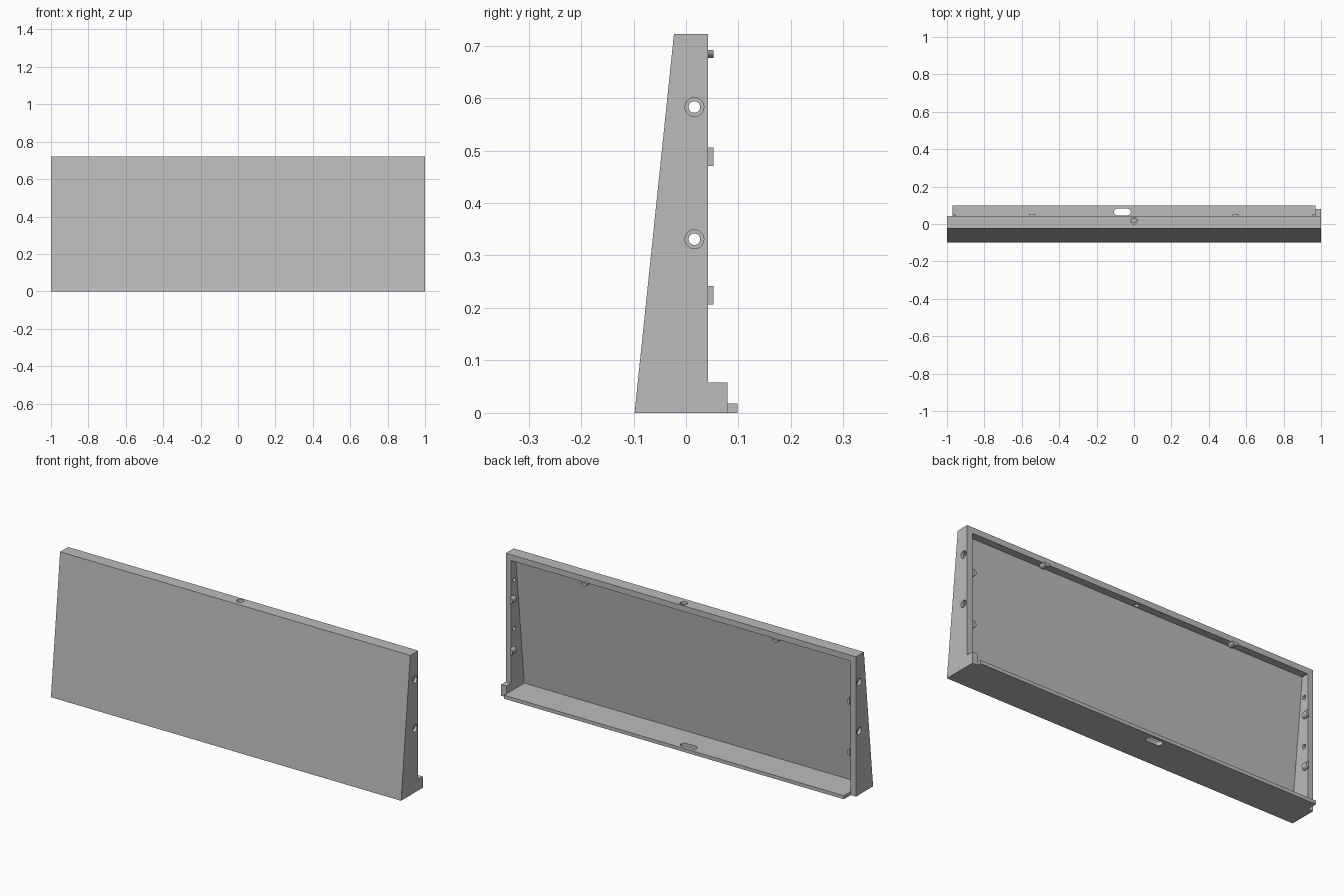
import bpy, bmesh, math
from mathutils import Matrix, Vector

cube = bpy.data.objects.get("Cube")
if cube:
    bpy.data.objects.remove(cube, do_unlink=True)

grey = bpy.data.materials.new("light_grey")
grey.use_nodes = True
colour = (0.5, 0.5, 0.5, 1)
grey.diffuse_color = colour
grey.node_tree.nodes["Principled BSDF"].inputs["Base Color"].default_value = colour

HEIGHT, WALL, FLOOR, BACK = 0.722, 0.03, 0.018, 0.042
INNER = 1 - WALL


def front_y(z):
    return -0.098 + 0.075 * z / HEIGHT


def prism(name, points, vector, material=grey):
    """Extrude a flat outline along a vector."""
    bm = bmesh.new()
    face = bm.faces.new([bm.verts.new(p) for p in points])
    result = bmesh.ops.extrude_face_region(bm, geom=[face])
    moved = [v for v in result["geom"] if isinstance(v, bmesh.types.BMVert)]
    bmesh.ops.translate(bm, verts=moved, vec=Vector(vector))
    bmesh.ops.recalc_face_normals(bm, faces=bm.faces)
    mesh = bpy.data.meshes.new(name)
    bm.to_mesh(mesh)
    bm.free()
    mesh.materials.append(material)
    obj = bpy.data.objects.new(name, mesh)
    bpy.context.collection.objects.link(obj)
    return obj


def box(name, x0, x1, y0, y1, z0, z1):
    outline = [(x0, y0, z0), (x1, y0, z0), (x1, y1, z0), (x0, y1, z0)]
    return prism(name, outline, (0, 0, z1 - z0))


def side_profile(name, outline, half_width):
    points = [(-half_width, y, z) for y, z in outline]
    return prism(name, points, (2 * half_width, 0, 0))


def cylinder(name, centre, axis, radius, length):
    """Cylinder centred on a point, along a given axis."""
    turn = Vector((0, 0, 1)).rotation_difference(Vector(axis)).to_matrix()
    ring = []
    for i in range(32):
        a = math.tau * i / 32
        p = Vector((radius * math.cos(a), radius * math.sin(a), -length / 2))
        ring.append(Vector(centre) + turn @ p)
    return prism(name, ring, Vector(axis) * length)


def combine(target, tool, operation):
    """Apply a boolean and discard its tool."""
    tool.hide_render = True
    mod = target.modifiers.new("shape", "BOOLEAN")
    mod.operation, mod.solver, mod.object = operation, "EXACT", tool
    bpy.context.view_layer.objects.active = target
    bpy.ops.object.modifier_apply(modifier=mod.name)
    bpy.data.objects.remove(tool, do_unlink=True)


# Wedge-shaped case, hollow and open at the back
case = side_profile("case", [(front_y(0), 0), (BACK, 0), (BACK, HEIGHT),
                             (front_y(HEIGHT), HEIGHT)], 1)
roof = HEIGHT - WALL
cavity = side_profile("cavity", [(front_y(FLOOR) + WALL, FLOOR), (0.2, FLOOR),
                                 (0.2, roof), (front_y(roof) + WALL, roof)], INNER)
combine(case, cavity, "DIFFERENCE")

# Floor ledge behind the case and the raised tab at one end
ledge = box("ledge", -INNER, INNER, 0, 0.098, 0, FLOOR)
combine(case, ledge, "UNION")
tab = box("tab", INNER, 1, 0.02, 0.079, 0, 0.058)
combine(case, tab, "UNION")

# Counterbored screw holes in both ends and the top
holes = [((side, 0.016, z), (1, 0, 0)) for side in (-1, 1) for z in (0.331, 0.583)]
holes.append(((0, 0.018, HEIGHT), (0, 0, 1)))
for centre, axis in holes:
    combine(case, cylinder("bore", centre, axis, 0.018, 0.03), "DIFFERENCE")
    combine(case, cylinder("hole", centre, axis, 0.011, 0.1), "DIFFERENCE")

# Rounded cable slot through the ledge
slot = []
for side in (1, -1):
    for i in range(13):
        a = math.pi * (i / 12 - 0.5)
        slot.append((-0.062 + side * (0.027 + 0.018 * math.cos(a)),
                     0.064 + side * 0.018 * math.sin(a), -0.05))
combine(case, prism("slot", slot, (0, 0, 0.1)), "DIFFERENCE")


# Half-round locating pegs on the inner walls, standing proud of the back
def peg(name, x, z, inward):
    across = Vector((-inward[1], 0, inward[0]))
    into = Vector((inward[0], 0, inward[1]))
    ring = []
    for i in range(17):
        a = math.pi * i / 16
        ring.append(Vector((x, 0.018, z)) + across * 0.0175 * math.cos(a)
                    + into * 0.0155 * math.sin(a))
    return prism(name, ring, (0, 0.034, 0))


pegs = []
for side in (-1, 1):
    for z in (0.224, 0.488):
        pegs.append(peg("end_peg", side * INNER, z, (-side, 0)))
    pegs.append(peg("top_peg", side * 0.545, roof, (0, -1)))

# Smooth the round parts while keeping edges sharp
for obj in [case] + pegs:
    bpy.ops.object.select_all(action="DESELECT")
    obj.select_set(True)
    bpy.context.view_layer.objects.active = obj
    bpy.ops.object.shade_smooth_by_angle(angle=math.radians(30))
